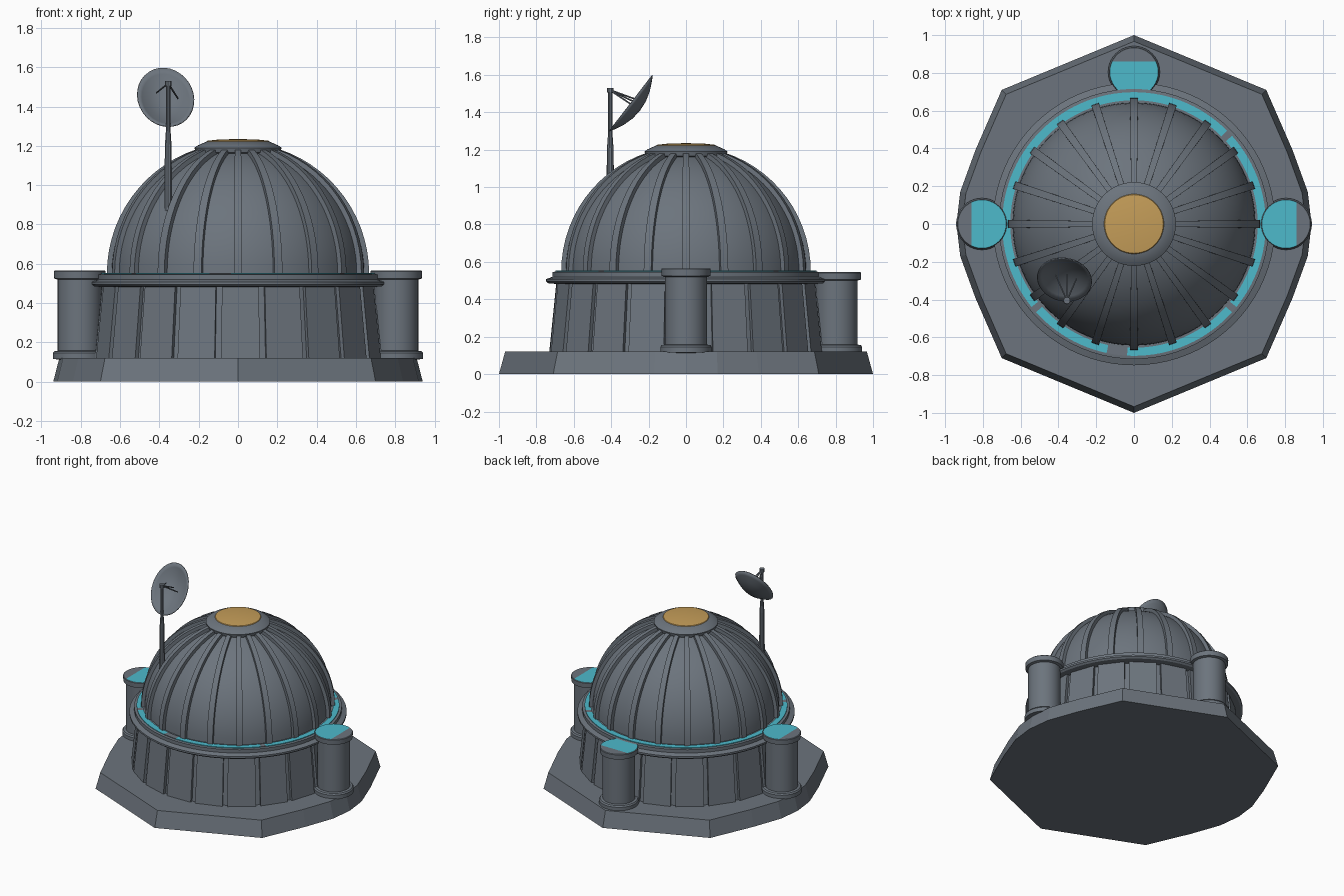
import bpy, bmesh, math
from mathutils import Vector, Matrix

if "Cube" in bpy.data.objects:
    bpy.data.objects.remove(bpy.data.objects["Cube"])


def material(name, rgb):
    m = bpy.data.materials.new(name)
    m.diffuse_color = (*rgb, 1)
    m.use_nodes = True
    m.node_tree.nodes["Principled BSDF"].inputs["Base Color"].default_value = m.diffuse_color
    return m


GREY = material("slate grey", (0.15, 0.175, 0.205))
CYAN = material("cyan", (0.075, 0.49, 0.60))
GOLD = material("gold", (0.56, 0.34, 0.10))


def finish(name, bm, mats=(GREY,), smooth=True):
    bmesh.ops.recalc_face_normals(bm, faces=bm.faces)
    me = bpy.data.meshes.new(name)
    bm.to_mesh(me)
    bm.free()
    ob = bpy.data.objects.new(name, me)
    bpy.context.collection.objects.link(ob)
    for m in mats:
        me.materials.append(m)
    if smooth:
        bpy.ops.object.select_all(action='DESELECT')
        ob.select_set(True)
        bpy.context.view_layer.objects.active = ob
        bpy.ops.object.shade_smooth_by_angle(angle=math.radians(30))
    return ob


def lathe(profile, steps, center=(0, 0)):
    """Revolve (radius, z) points around a vertical axis."""
    bm = bmesh.new()
    vs = [bm.verts.new((r, 0, z)) for r, z in profile]
    es = [bm.edges.new(p) for p in zip(vs, vs[1:])]
    bmesh.ops.spin(bm, geom=vs + es, cent=(0, 0, 0), axis=(0, 0, 1),
                   angle=math.tau, steps=steps, use_merge=True)
    bmesh.ops.remove_doubles(bm, verts=bm.verts, dist=1e-5)
    bmesh.ops.translate(bm, verts=bm.verts, vec=(*center, 0))
    return bm


def loft(bm, sections):
    """Bridge equal closed sections and cap both ends."""
    rings = [[bm.verts.new(p) for p in s] for s in sections]
    n = len(rings[0])
    for a, b in zip(rings, rings[1:]):
        for i in range(n):
            bm.faces.new((a[i], a[(i + 1) % n], b[(i + 1) % n], b[i]))
    bm.faces.new(rings[0])
    bm.faces.new(rings[-1])


def rod(bm, a, b, r1, r2, sides=10):
    a, b = Vector(a), Vector(b)
    d = b - a
    mat = Matrix.Translation((a + b) / 2) @ d.to_track_quat('Z', 'Y').to_matrix().to_4x4()
    bmesh.ops.create_cone(bm, cap_ends=True, segments=sides, radius1=r1, radius2=r2,
                          depth=d.length, matrix=mat)


# Faceted foundation slab
q = [(0.94, 0), (0.92, 0.17), (0.84, 0.39), (0.70, 0.71), (0, 1)]
half = q + [(-x, y) for x, y in q[-2::-1]]
outline = half + [(x, -y) for x, y in half[-2:0:-1]]
bm = bmesh.new()
loft(bm, [[(x * s, y * s, z) for x, y in outline] for s, z in ((1, 0), (0.967, 0.12))])
finish("foundation", bm, smooth=False)

# Tapered drum wall
finish("drum_wall", lathe([(0.715, 0.11), (0.675, 0.50)], 60))

# Flat wall panels standing proud of the drum
bm = bmesh.new()
for k in range(20):
    mid = math.radians(18 * k + 1)
    rings = []
    for ro, z in ((0.737, 0.11), (0.698, 0.49)):
        w = math.radians(7.7)
        rings.append([(r * math.cos(mid + t), r * math.sin(mid + t), z)
                      for r, t in ((ro - 0.05, -w), (ro, -w), (ro, w), (ro - 0.05, w))])
    loft(bm, rings)
finish("wall_panels", bm, smooth=False)

# Stepped ledge around the drum
finish("ledge", lathe([(0.66, 0.48), (0.735, 0.485), (0.748, 0.495), (0.748, 0.508),
                       (0.715, 0.52), (0.715, 0.545), (0.70, 0.548), (0.62, 0.548)], 80))

# Lit strip on the ledge, with a few unlit gaps
bm = lathe([(0.655, 0.546), (0.655, 0.553), (0.698, 0.553), (0.698, 0.546)], 120)
for f in bm.faces:
    c = f.calc_center_median()
    a = math.degrees(math.atan2(c.y, c.x)) % 360
    if any(lo < a < hi for lo, hi in ((259, 267), (42, 46), (218, 221), (318, 322))):
        f.material_index = 1
finish("light_strip", bm, (CYAN, GREY))

# Dome shell
CZ = 0.55


def arc(radius, a0, a1, n):
    return [(radius * math.cos(math.radians(a0 + (a1 - a0) * i / n)),
             CZ + radius * math.sin(math.radians(a0 + (a1 - a0) * i / n))) for i in range(n + 1)]


finish("dome", lathe(arc(0.643, 0, 76, 18), 80))

# Curved ribs over the dome
bm = bmesh.new()
for k in range(20):
    rot = Matrix.Rotation(math.radians(18 * k), 3, 'Z')
    rings = []
    for (ri, zi), (ro, zo) in zip(arc(0.62, 0, 72, 14), arc(0.667, 0, 72, 14)):
        w = 0.013 + 0.008 * ro / 0.667
        rings.append([rot @ Vector(p) for p in
                      ((ri, -w, zi), (ro, -w, zo), (ro, w, zo), (ri, w, zi))])
    loft(bm, rings)
finish("dome_ribs", bm)

# Crown collar and golden skylight
finish("crown_collar", lathe([(0.15, 1.15), (0.215, 1.165), (0.222, 1.19), (0.205, 1.202),
                              (0.16, 1.222), (0.14, 1.222)], 48))
finish("skylight", lathe([(0.162, 1.218), (0.155, 1.226), (0.10, 1.232), (0, 1.235)], 48), (GOLD,))

# Three round turrets; the inner part of each top is lit
for name, x, y, top in (("left_turret", -0.805, 0, 0.565), ("right_turret", 0.805, 0, 0.565),
                        ("back_turret", 0, 0.805, 0.545)):
    bm = lathe([(0, 0.11), (0.137, 0.115), (0.137, 0.145), (0.13, 0.155), (0.112, 0.158),
                (0.112, top - 0.045), (0.13, top - 0.04), (0.132, top - 0.004),
                (0.128, top), (0, top)], 40, (x, y))
    n = Vector((x, y, 0)).normalized()
    caps = [f for f in bm.faces if f.calc_center_median().z > top - 0.001]
    geom = caps + list({e for f in caps for e in f.edges}) + list({v for f in caps for v in f.verts})
    bmesh.ops.bisect_plane(bm, geom=geom, plane_co=n * 0.86, plane_no=n)
    for f in bm.faces:
        c = f.calc_center_median()
        if c.z > top - 0.001 and c.dot(n) < 0.86:
            f.material_index = 1
    finish(name, bm, (GREY, CYAN))

# Antenna mast
px, py = -0.355, -0.405
bm = bmesh.new()
rod(bm, (px, py, 0.85), (px, py, 1.20), 0.021, 0.018)
rod(bm, (px, py, 1.20), (px, py, 1.30), 0.018, 0.011)
rod(bm, (px, py, 1.28), (px, py, 1.52), 0.011, 0.011)
rod(bm, (px, py, 1.505), (px, py, 1.53), 0.018, 0.018)
# Feed struts from mast head to dish
for dx, dy, dz in ((0, -0.265, 1.45), (-0.06, -0.27, 1.47), (0.05, -0.29, 1.44)):
    rod(bm, (px, py, 1.518), (px + dx, dy, dz), 0.005, 0.004, 6)
finish("antenna_mast", bm)

# Oval dish, opening forward and upward
bm = lathe([(0, -0.06), (0.3, -0.055), (0.6, -0.038), (0.85, -0.015), (1, 0)], 32)
for v in bm.verts:
    v.co.x *= 0.143
    v.co.y *= 0.19
normal = Vector((0, -0.79, 0.61))
up = Vector((0, 0.61, 0.79))
side = up.cross(normal)
frame = Matrix((side, up, normal)).transposed().to_4x4()
spin = Matrix.Rotation(math.radians(10), 4, 'Z')
bm.transform(Matrix.Translation((-0.368, -0.295, 1.448)) @ frame @ spin)
dish = finish("antenna_dish", bm)
mod = dish.modifiers.new("thickness", 'SOLIDIFY')
mod.thickness = 0.006
mod.offset = 0
